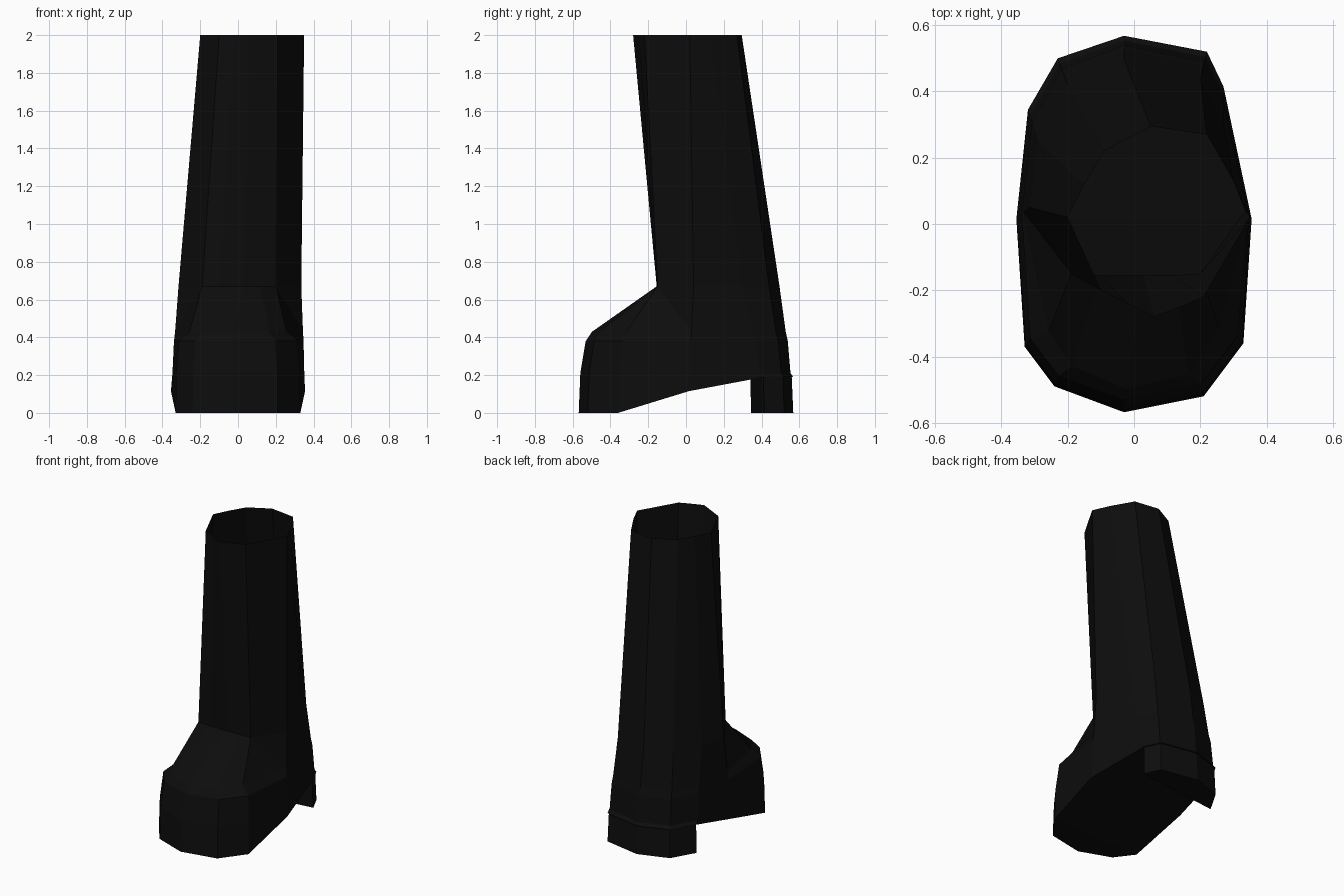
import bpy
import bmesh

cube = bpy.data.objects.get("Cube")
if cube:
    bpy.data.objects.remove(cube, do_unlink=True)

black = bpy.data.materials.new("black")
black.use_nodes = True
colour = (0.004, 0.004, 0.004, 1)
black.diffuse_color = colour
black.node_tree.nodes["Principled BSDF"].inputs["Base Color"].default_value = colour

# Outlines run front -> left (+x) -> back -> right (-x), twelve points each
SOLE = [(-.03, -.568), (.21, -.52), (.33, -.36), (.355, .015), (.27, .415), (.22, .52),
        (-.03, .568), (-.23, .50), (-.32, .345), (-.355, .015), (-.33, -.37), (-.24, -.49)]
ANKLE = [(.03, -.155), (.12, -.155), (.20, -.15), (.335, .04), (.27, .30), (.20, .44),
         (-.03, .495), (-.20, .42), (-.29, .25), (-.315, .05), (-.19, -.15), (-.10, -.155)]
TOP = [(.06, -.28), (.14, -.25), (.21, -.22), (.35, .02), (.30, .13), (.22, .27),
       (.05, .295), (-.09, .22), (-.15, .12), (-.20, .02), (-.10, -.20), (-.02, -.24)]
SOLE_Z = [0, 0, 0, .115, .19, .19, .19, .19, .19, .115, 0, 0]
FRONT = (0, 1, 2, 10, 11)
HEEL = (4, 5, 6, 7, 8)
N = len(SOLE)


def foot_ring(z, front_scale, rear_mix):
    """Front points scale in to round the toe; the rest blend towards the ankle."""
    ring = []
    for i, ((sx, sy), (ax, ay)) in enumerate(zip(SOLE, ANKLE)):
        if i in FRONT:
            ring.append((sx * front_scale[0], sy * front_scale[1], z))
        else:
            ring.append((sx + (ax - sx) * rear_mix, sy + (ay - sy) * rear_mix, z))
    return ring


def finish(bm, name):
    bmesh.ops.recalc_face_normals(bm, faces=bm.faces[:])
    mesh = bpy.data.meshes.new(name)
    bm.to_mesh(mesh)
    bm.free()
    mesh.materials.append(black)
    obj = bpy.data.objects.new(name, mesh)
    bpy.context.collection.objects.link(obj)
    return obj


# Boot body: stacked rings, open at the top
levels = [
    [(x, y, z) for (x, y), z in zip(SOLE, SOLE_Z)],
    foot_ring(.21, (.99, .985), .2),
    foot_ring(.38, (.95, .935), .4),
    foot_ring(.43, (.78, .875), .55),
    [(x, y, .67) for x, y in ANKLE],
    [(x, y, 2) for x, y in TOP],
]
bm = bmesh.new()
rings = [[bm.verts.new(p) for p in level] for level in levels]
for k, (low, high) in enumerate(zip(rings, rings[1:])):
    for i in range(N):
        j = (i + 1) % N
        if k == 3 and i == 2:      # instep crease on the left side
            bm.faces.new((low[i], low[j], high[i]))
            bm.faces.new((low[j], high[j], high[i]))
        elif k == 3 and i == 9:    # instep crease on the right side
            bm.faces.new((low[i], low[j], high[j]))
            bm.faces.new((low[i], high[j], high[i]))
        else:
            bm.faces.new((low[i], low[j], high[j], high[i]))

# Sole: flat toe, rising arch and the seat above the heel
sole = rings[0]
for loop in ((10, 11, 0, 1, 2), (10, 2, 3, 9), (9, 3, 4, 8), HEEL):
    bm.faces.new([sole[i] for i in loop])
finish(bm, "boot_body")

# Heel block below the back of the sole
bm = bmesh.new()
base = bm.faces.new([bm.verts.new((*SOLE[i], 0)) for i in HEEL])
top = bmesh.ops.extrude_face_region(bm, geom=[base])["geom"]
for v in (g for g in top if isinstance(g, bmesh.types.BMVert)):
    v.co.z = .195
    v.co.x *= .98
    v.co.y *= .985
finish(bm, "heel")
